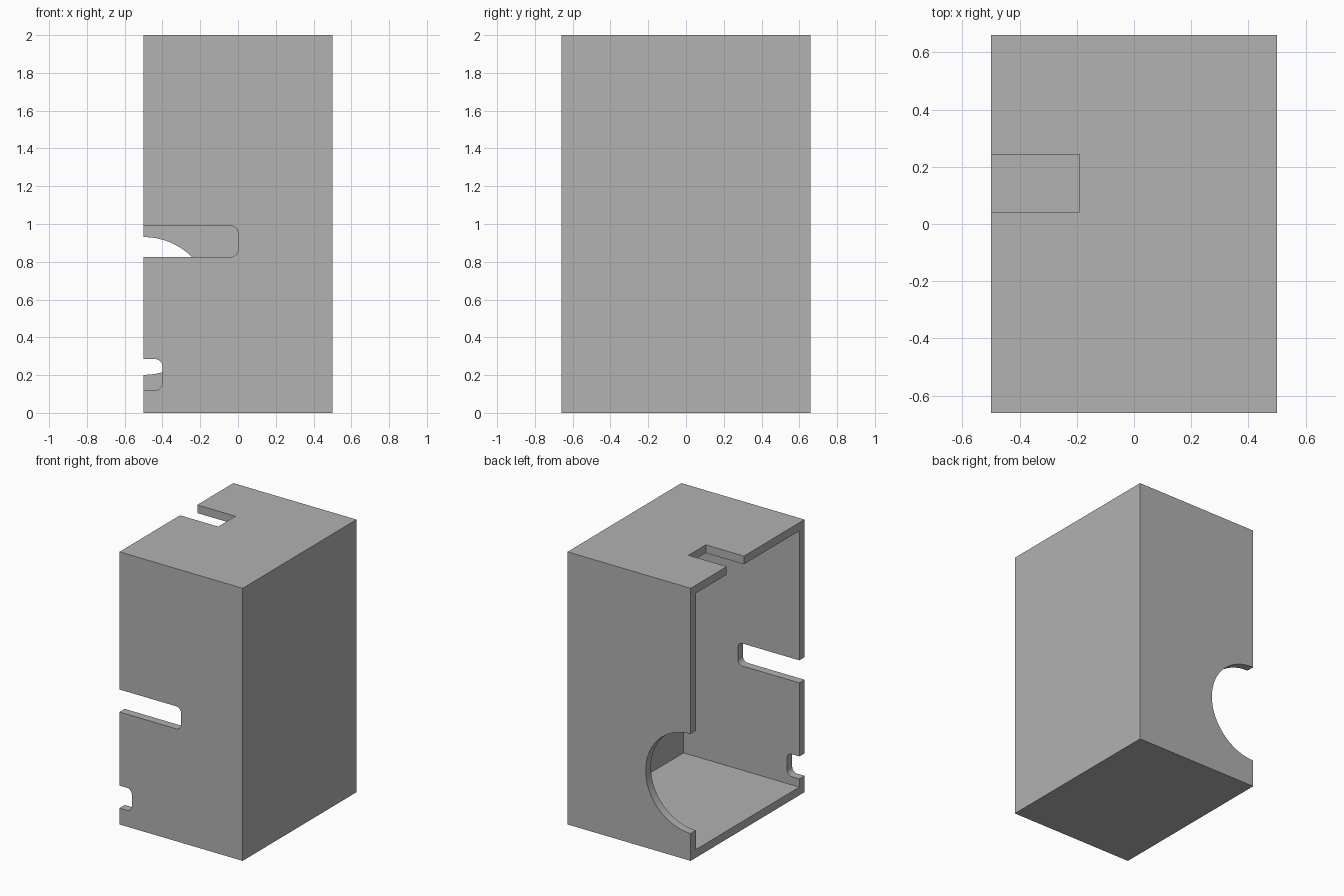
import bpy, bmesh, math
from mathutils import Vector

W, D, H, T = 1.0, 1.32, 2.0, 0.06   # width, depth, height, wall thickness

if "Cube" in bpy.data.objects:
    bpy.data.objects.remove(bpy.data.objects["Cube"], do_unlink=True)

grey = bpy.data.materials.new("plain grey")
grey.use_nodes = True
colour = (0.445, 0.445, 0.445, 1)
grey.diffuse_color = colour
grey.node_tree.nodes["Principled BSDF"].inputs["Base Color"].default_value = colour


def prism(name, outline, y0, y1):
    """Extrude an x-z outline along y."""
    bm = bmesh.new()
    face = bm.faces.new([bm.verts.new((x, y0, z)) for x, z in outline])
    out = bmesh.ops.extrude_face_region(bm, geom=[face])["geom"]
    moved = [v for v in out if isinstance(v, bmesh.types.BMVert)]
    bmesh.ops.translate(bm, verts=moved, vec=Vector((0, y1 - y0, 0)))
    bmesh.ops.recalc_face_normals(bm, faces=bm.faces)
    mesh = bpy.data.meshes.new(name)
    bm.to_mesh(mesh)
    bm.free()
    mesh.materials.append(grey)
    obj = bpy.data.objects.new(name, mesh)
    bpy.context.collection.objects.link(obj)
    return obj


def rect(x0, x1, z0, z1):
    return [(x0, z0), (x1, z0), (x1, z1), (x0, z1)]


def arc(cx, cz, r, start, end, steps):
    angles = [math.radians(start + (end - start) * i / steps) for i in range(steps + 1)]
    return [(cx + r * math.cos(a), cz + r * math.sin(a)) for a in angles]


def slot(x1, z0, z1, r=0.04):
    """Slot running in from the open side, with a rounded inner end."""
    return ([(-W, z0)] + arc(x1 - r, z0 + r, r, -90, 0, 8)
            + arc(x1 - r, z1 - r, r, 0, 90, 8) + [(-W, z1)])


# Box body, open on its right side
box = prism("open_box", rect(-W / 2, W / 2, 0, H), -D / 2, D / 2)

# Hollow, front slots, back round notch and top notch
cutters = [
    prism("hollow_cutter", rect(-W, W / 2 - T, T, H - T), T - D / 2, D / 2 - T),
    prism("long_slot_cutter", slot(0, 0.825, 0.99), -D, -0.4),
    prism("short_slot_cutter", slot(-0.4, 0.12, 0.285), -D, -0.4),
    prism("round_notch_cutter", arc(-W / 2, 0.566, 0.365, 0, 354.375, 63), 0.4, D),
    prism("top_notch_cutter", rect(-W, -0.19, H - 0.2, H + 0.2), 0.042, 0.242),
]
for cutter in cutters:
    cutter.hide_render = True
    mod = box.modifiers.new(cutter.name, 'BOOLEAN')
    mod.operation = 'DIFFERENCE'
    mod.solver = 'EXACT'
    mod.object = cutter

# Bake the cuts and drop the cutters
graph = bpy.context.evaluated_depsgraph_get()
baked = bpy.data.meshes.new_from_object(box.evaluated_get(graph))
box.modifiers.clear()
box.data = baked
for cutter in cutters:
    bpy.data.objects.remove(cutter, do_unlink=True)

# Smooth the round cuts, keep the box edges sharp
bpy.ops.object.select_all(action='DESELECT')
box.select_set(True)
bpy.context.view_layer.objects.active = box
bpy.ops.object.shade_smooth_by_angle(angle=math.radians(30))
